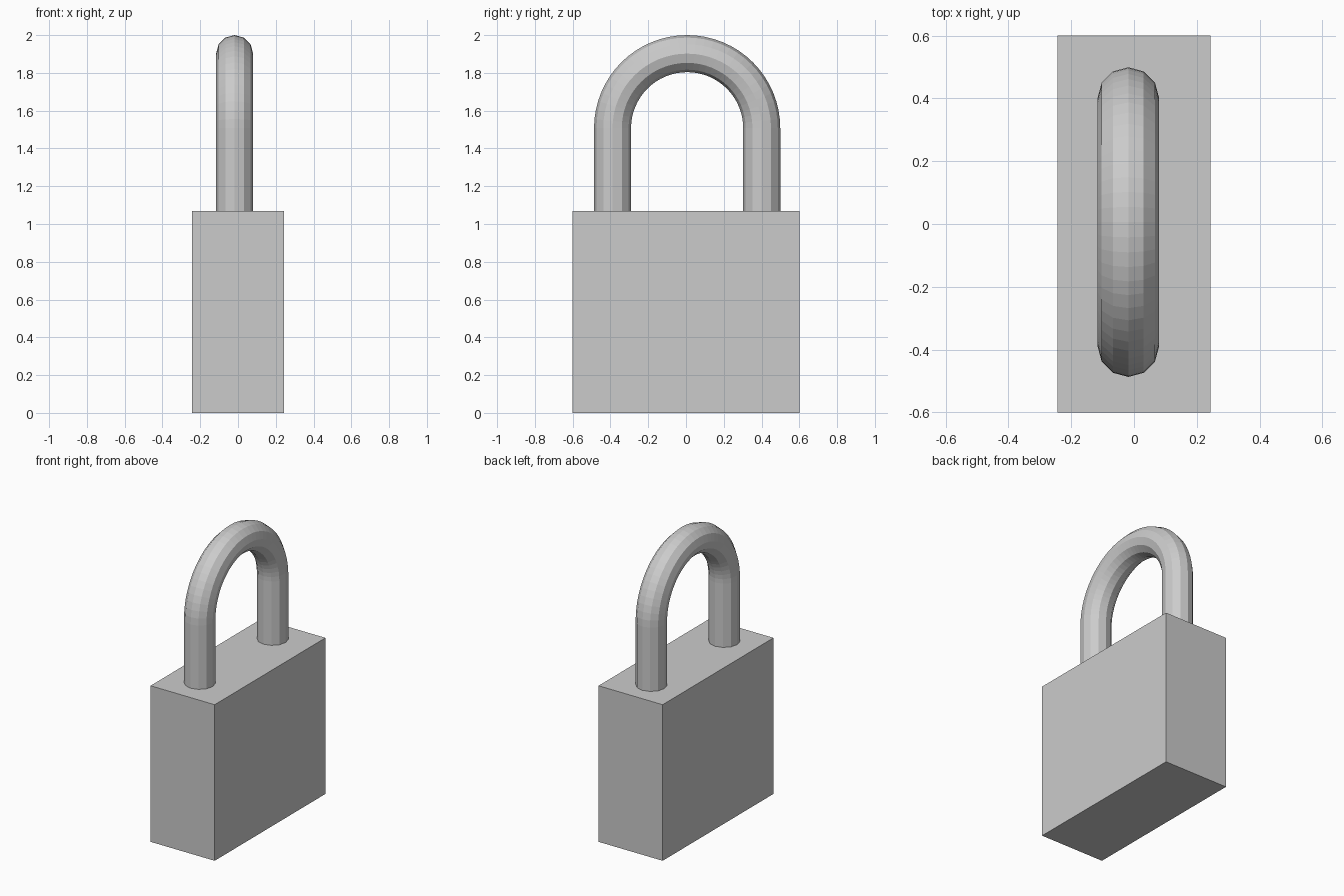
import bpy, bmesh
from math import sin, cos, pi
from mathutils import Vector

cube = bpy.data.objects.get("Cube")
if cube:
    bpy.data.objects.remove(cube, do_unlink=True)

GREY = (0.6, 0.6, 0.6, 1)
metal = bpy.data.materials.new("grey metal")
metal.use_nodes = True
metal.diffuse_color = GREY
metal.node_tree.nodes["Principled BSDF"].inputs["Base Color"].default_value = GREY


def add_object(name, bm):
    bmesh.ops.recalc_face_normals(bm, faces=bm.faces)
    mesh = bpy.data.meshes.new(name)
    bm.to_mesh(mesh)
    bm.free()
    mesh.materials.append(metal)
    obj = bpy.data.objects.new(name, mesh)
    bpy.context.collection.objects.link(obj)
    return obj


# Lock body: a plain block
BODY = Vector((0.486, 1.2, 1.07))
bm = bmesh.new()
bmesh.ops.create_cube(bm, size=1)
bmesh.ops.scale(bm, vec=BODY, verts=bm.verts)
bmesh.ops.translate(bm, vec=(0, 0, BODY.z / 2), verts=bm.verts)
add_object("lock_body", bm)

# Shackle: a twelve-sided bar swept up one leg, over an arch and down the other
SIDES, STEPS = 12, 32
BAR, ARCH = 0.098, 0.395
centre = Vector((-0.018, 0.006, 2 - BAR - ARCH))
foot = Vector((0, 0, BODY.z - 0.01 - centre.z))

path = [(0, foot)]
path += [(pi * i / STEPS, Vector()) for i in range(STEPS + 1)]
path += [(pi, foot)]

bm = bmesh.new()
rings = []
for turn, drop in path:
    outward = Vector((0, cos(turn), sin(turn)))
    ring = []
    for s in range(SIDES):
        a = 2 * pi * s / SIDES
        offset = outward * (ARCH + BAR * cos(a)) + Vector((BAR * sin(a), 0, 0))
        ring.append(bm.verts.new(centre + drop + offset))
    rings.append(ring)
for low, high in zip(rings, rings[1:]):
    for s in range(SIDES):
        t = (s + 1) % SIDES
        bm.faces.new((low[s], low[t], high[t], high[s]))
for end in (rings[0], rings[-1]):
    bm.faces.new(end)
add_object("shackle", bm)
